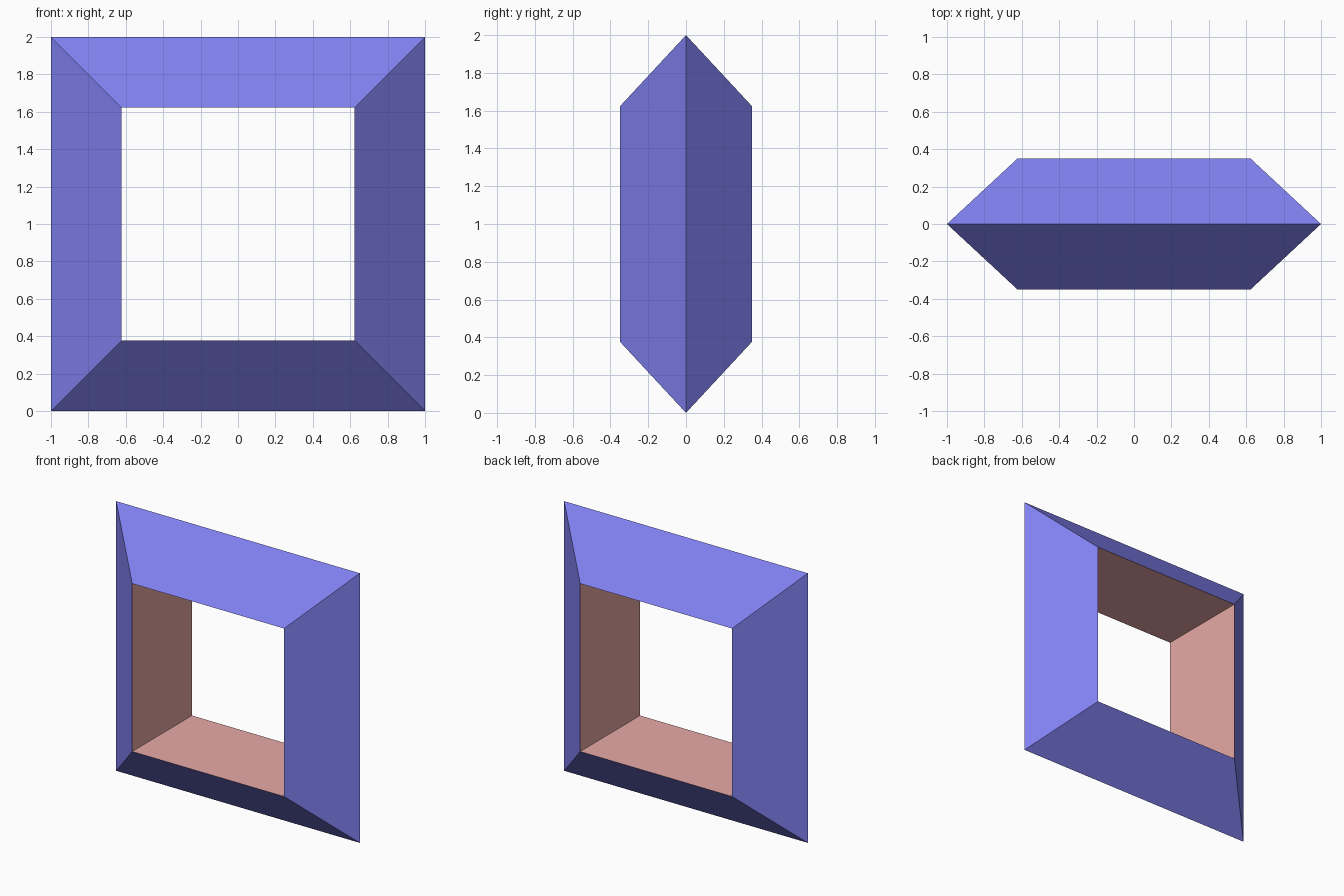
import bpy, bmesh

if "Cube" in bpy.data.objects:
    bpy.data.objects.remove(bpy.data.objects["Cube"])

OUTER, INNER, DEPTH = 1.0, 0.623, 0.35


def material(name, rgb):
    m = bpy.data.materials.new(name)
    m.diffuse_color = (*rgb, 1)
    m.use_nodes = True
    m.node_tree.nodes["Principled BSDF"].inputs["Base Color"].default_value = m.diffuse_color
    return m


# Triangular section (half width, y) swept round the four mitred corners
profile = [(INNER, -DEPTH), (OUTER, 0), (INNER, DEPTH)]
corners = [(1, 1), (-1, 1), (-1, -1), (1, -1)]

bm = bmesh.new()
rings = [[bm.verts.new((sx * r, y, 1 + sz * r)) for r, y in profile]
         for sx, sz in corners]
for i in range(4):
    a, b = rings[i], rings[(i + 1) % 4]
    for j in range(3):
        k = (j + 1) % 3
        face = bm.faces.new((a[j], a[k], b[k], b[j]))
        # The last side of the section is the wall of the opening
        face.material_index = 1 if j == 2 else 0
bmesh.ops.recalc_face_normals(bm, faces=bm.faces[:])

mesh = bpy.data.meshes.new("square_frame")
bm.to_mesh(mesh)
bm.free()
mesh.materials.append(material("blue_outside", (0.22, 0.22, 0.88)))
mesh.materials.append(material("pink_opening", (0.80, 0.40, 0.38)))

# Square frame with bevelled outside and flat opening walls
frame = bpy.data.objects.new("square_frame", mesh)
bpy.context.collection.objects.link(frame)
